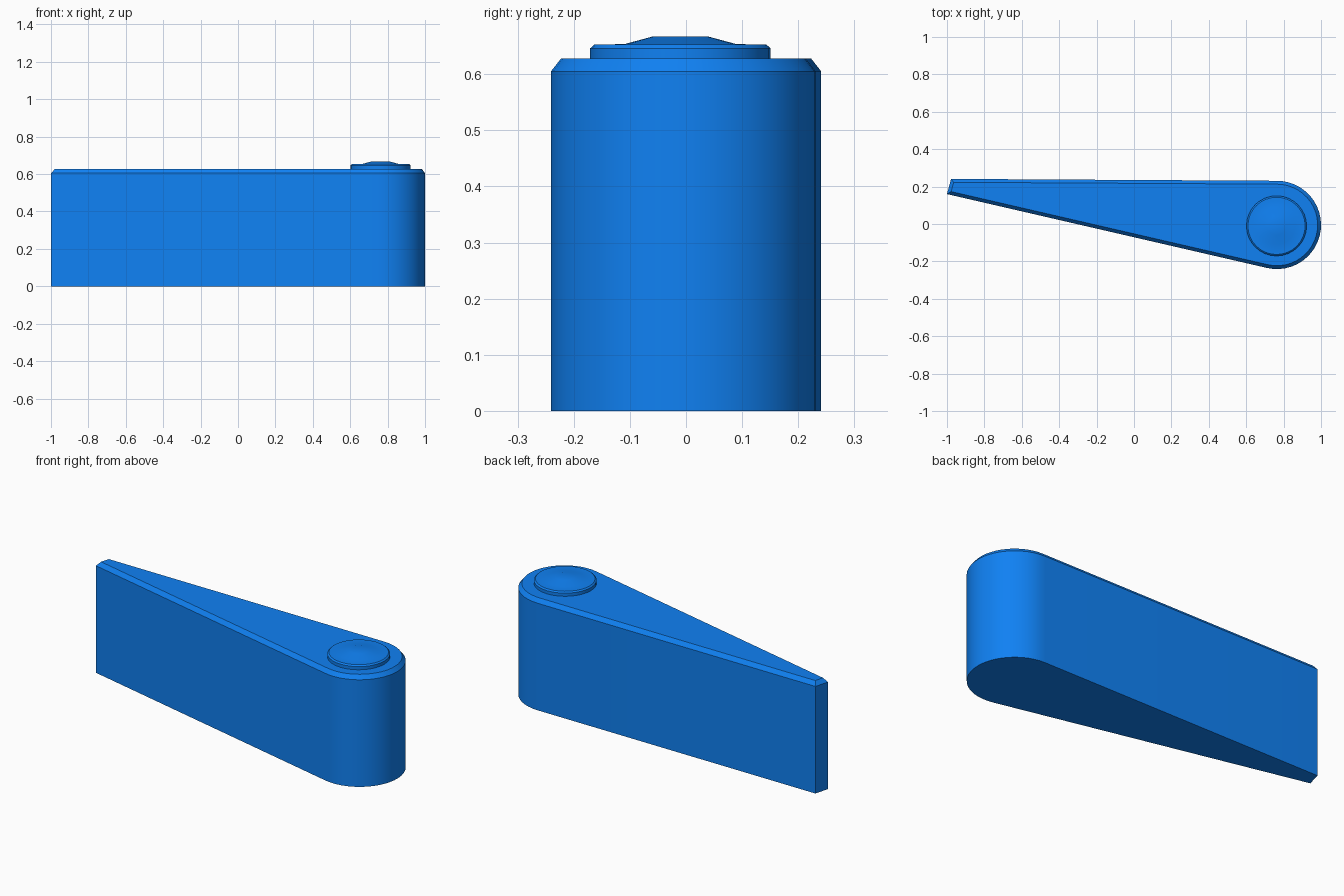
import bpy, bmesh
from math import radians, cos, sin, pi

if "Cube" in bpy.data.objects:
    bpy.data.objects.remove(bpy.data.objects["Cube"])

blue = bpy.data.materials.new("blue")
blue.diffuse_color = (0.005, 0.22, 0.9, 1)
blue.use_nodes = True
blue.node_tree.nodes["Principled BSDF"].inputs["Base Color"].default_value = blue.diffuse_color


def finish(bm, name, angle):
    bmesh.ops.recalc_face_normals(bm, faces=bm.faces)
    mesh = bpy.data.meshes.new(name)
    bm.to_mesh(mesh)
    bm.free()
    obj = bpy.data.objects.new(name, mesh)
    bpy.context.collection.objects.link(obj)
    mesh.materials.append(blue)
    bpy.ops.object.select_all(action='DESELECT')
    obj.select_set(True)
    bpy.context.view_layer.objects.active = obj
    bpy.ops.object.shade_smooth_by_angle(angle=radians(angle))
    return obj


# Tapered body: round end at +x, blunt narrow tip at -x
CX, CY, R, STEPS = 0.764, -0.005, 0.236, 24
outline = [(-0.978, 0.241), (-1.0, 0.16)]
for i in range(STEPS + 1):
    a = radians(-103 + 193 * i / STEPS)
    outline.append((CX + R * cos(a), CY + R * sin(a)))
bm = bmesh.new()
base = bm.faces.new([bm.verts.new((x, y, 0)) for x, y in outline])
ext = bmesh.ops.extrude_face_region(bm, geom=[base], use_keep_orig=True)
bmesh.ops.translate(bm, vec=(0, 0, 0.605),
                    verts=[g for g in ext["geom"] if isinstance(g, bmesh.types.BMVert)])
bmesh.ops.recalc_face_normals(bm, faces=bm.faces)
# Chamfered top edge
top = [f for f in bm.faces if f.normal.z > 0.9]
bmesh.ops.inset_region(bm, faces=top, thickness=0.018, use_even_offset=True)
for v in top[0].verts:
    v.co.z = 0.628
finish(bm, "tapered_body", 30)

# Round cap: short rim, small chamfer, shallow raised centre
profile = [(0.161, 0.62), (0.161, 0.646), (0.153, 0.653), (0.1, 0.6535), (0.05, 0.667)]
SIDES = 32
bm = bmesh.new()
rings = [[bm.verts.new((0.762 + r * cos(2 * pi * k / SIDES),
                        -0.01 + r * sin(2 * pi * k / SIDES), z))
          for k in range(SIDES)] for r, z in profile]
for lo, hi in zip(rings, rings[1:]):
    for k in range(SIDES):
        n = (k + 1) % SIDES
        bm.faces.new((lo[k], lo[n], hi[n], hi[k]))
bm.faces.new(rings[0])
bm.faces.new(rings[-1])
finish(bm, "round_cap", 30)
